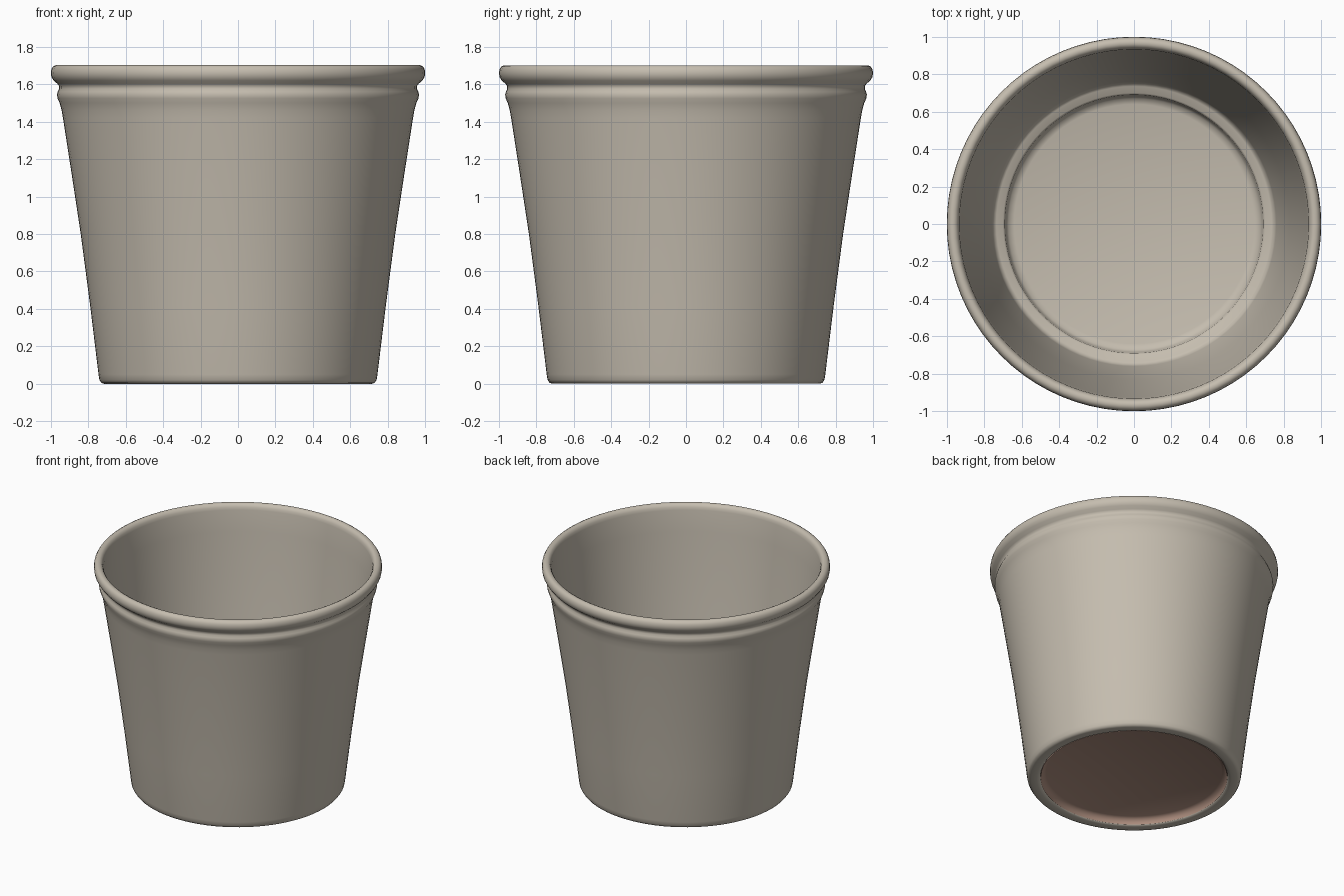
import bpy
import bmesh
import math

cube = bpy.data.objects.get("Cube")
if cube:
    bpy.data.objects.remove(cube, do_unlink=True)

SIDES = 80


def make_material(name, colour):
    mat = bpy.data.materials.new(name)
    mat.use_nodes = True
    rgba = (*colour, 1.0)
    mat.diffuse_color = rgba
    mat.node_tree.nodes["Principled BSDF"].inputs["Base Color"].default_value = rgba
    return mat


def lathe(name, profile, mat):
    """Turn a (radius, height) profile around the z axis."""
    bm = bmesh.new()
    verts = [bm.verts.new((r, 0, z)) for r, z in profile]
    edges = [bm.edges.new(pair) for pair in zip(verts, verts[1:])]
    bmesh.ops.spin(bm, geom=verts + edges, cent=(0, 0, 0), axis=(0, 0, 1),
                   angle=math.tau, steps=SIDES, use_duplicate=False)
    bmesh.ops.remove_doubles(bm, verts=bm.verts, dist=0.0005)
    bmesh.ops.recalc_face_normals(bm, faces=bm.faces)
    mesh = bpy.data.meshes.new(name)
    bm.to_mesh(mesh)
    bm.free()
    mesh.materials.append(mat)
    obj = bpy.data.objects.new(name, mesh)
    bpy.context.collection.objects.link(obj)
    bpy.ops.object.select_all(action="DESELECT")
    bpy.context.view_layer.objects.active = obj
    obj.select_set(True)
    bpy.ops.object.shade_smooth_by_angle(angle=math.radians(50))
    return obj


card = make_material("warm grey", (0.56, 0.51, 0.43))
brown = make_material("dusty brown", (0.42, 0.27, 0.21))

# Foot, tapered outer wall, bead and rolled rim, inner wall, ledge and floor
foot = [(0.65, 0.05), (0.65, 0.012), (0.66, 0.003), (0.675, 0), (0.715, 0),
        (0.73, 0.005), (0.74, 0.02), (0.745, 0.05)]
wall = [(0.79, 0.42), (0.84, 0.8), (0.89, 1.13), (0.935, 1.42), (0.942, 1.46)]
bead = [(0.953, 1.50), (0.964, 1.525), (0.967, 1.545), (0.963, 1.56),
        (0.956, 1.575), (0.956, 1.59)]
rim = [(0.965, 1.603), (0.985, 1.62), (0.997, 1.64), (1.0, 1.66),
       (0.997, 1.68), (0.988, 1.695), (0.975, 1.702), (0.96, 1.702),
       (0.947, 1.695), (0.938, 1.68), (0.933, 1.66)]
inside = [(0.924, 1.5), (0.83, 0.8), (0.76, 0.24), (0.75, 0.21), (0.735, 0.2),
          (0.70, 0.195), (0.69, 0.185), (0.685, 0.15), (0.67, 0.125),
          (0.64, 0.115), (0, 0.115)]
lathe("bucket", foot + wall + bead + rim + inside, card)

# Recessed disc under the foot, with a rounded edge
lathe("base_disc", [(0.648, 0.005), (0.645, 0.02), (0.632, 0.04),
                    (0.61, 0.05), (0, 0.05), (0, 0.1), (0.648, 0.1),
                    (0.648, 0.005)], brown)
